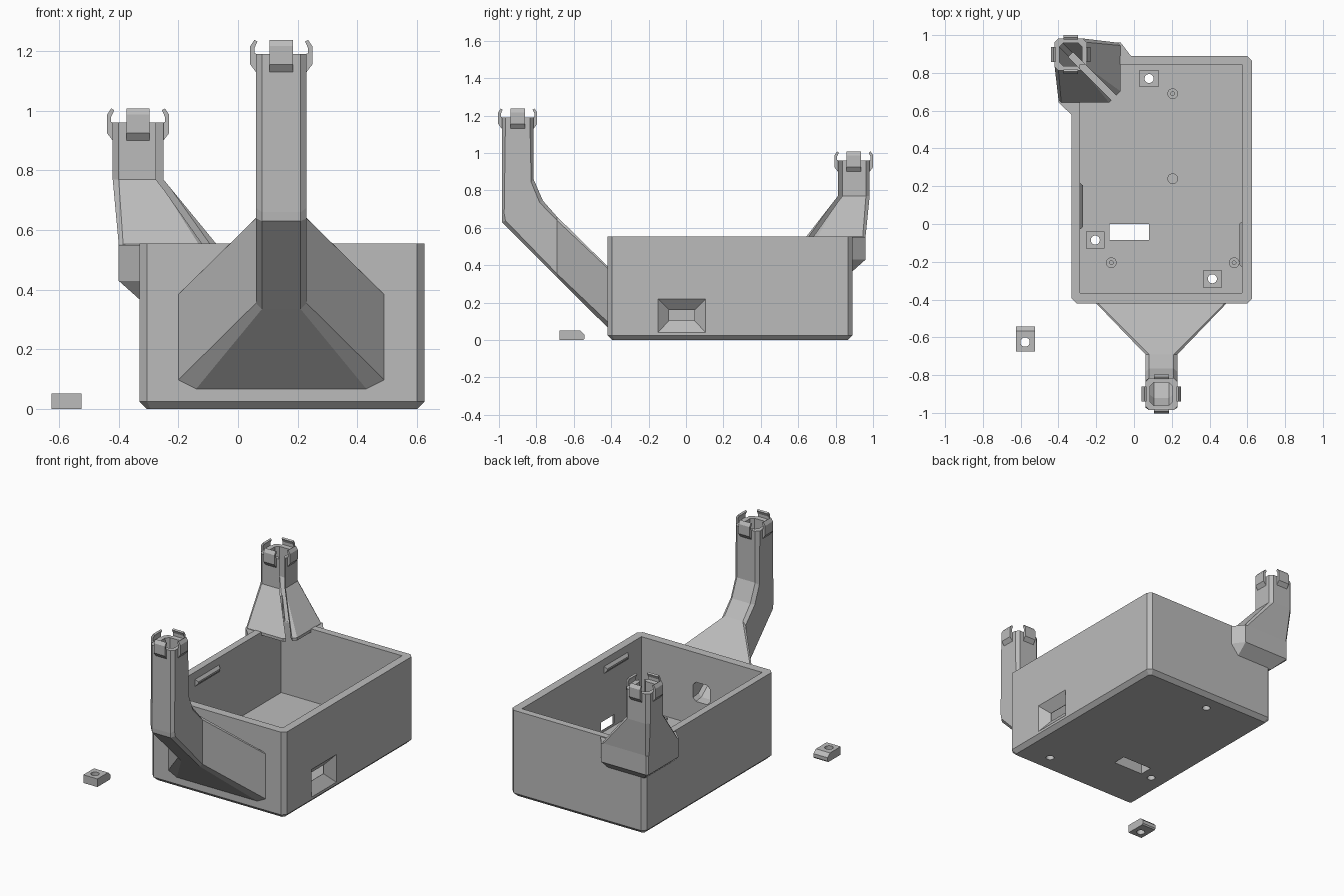
import bpy, bmesh, math
from mathutils import Vector, Matrix

if "Cube" in bpy.data.objects:
    bpy.data.objects.remove(bpy.data.objects["Cube"])

grey = bpy.data.materials.new("plain grey")
grey.diffuse_color = (0.5, 0.5, 0.5, 1)
grey.use_nodes = True
grey.node_tree.nodes["Principled BSDF"].inputs["Base Color"].default_value = grey.diffuse_color


def finish(name, bm):
    bmesh.ops.recalc_face_normals(bm, faces=bm.faces)
    me = bpy.data.meshes.new(name)
    bm.to_mesh(me)
    bm.free()
    me.materials.append(grey)
    ob = bpy.data.objects.new(name, me)
    bpy.context.collection.objects.link(ob)
    return ob


def loft(name, sections):
    """Skin a list of equally long point loops and cap the ends."""
    bm = bmesh.new()
    rings = [[bm.verts.new(p) for p in s] for s in sections]
    n = len(rings[0])
    for a, b in zip(rings, rings[1:]):
        for i in range(n):
            j = (i + 1) % n
            bm.faces.new((a[i], a[j], b[j], b[i]))
    bm.faces.new(rings[0])
    bm.faces.new(rings[-1])
    return finish(name, bm)


def rect(x0, x1, y0, y1, z, c=0.02, c_in=None):
    """Chamfered rectangle; c_in is the chamfer of the +x -y corner."""
    k = c if c_in is None else c_in
    return [(x0 + c, y0, z), (x1 - k, y0, z), (x1, y0 + k, z), (x1, y1 - c, z),
            (x1 - c, y1, z), (x0 + c, y1, z), (x0, y1 - c, z), (x0, y0 + c, z)]


def block(name, x0, x1, y0, y1, z0, z1):
    return loft(name, [[(x0, y0, z), (x1, y0, z), (x1, y1, z), (x0, y1, z)] for z in (z0, z1)])


def rod(name, x, y, r, z0, z1, n=24):
    ring = [(x + r * math.cos(2 * math.pi * i / n), y + r * math.sin(2 * math.pi * i / n)) for i in range(n)]
    return loft(name, [[(a, b, z) for a, b in ring] for z in (z0, z1)])


def cut(ob, *cutters):
    for c in cutters:
        c.hide_render = True
        m = ob.modifiers.new("cut", 'BOOLEAN')
        m.operation, m.solver, m.object = 'DIFFERENCE', 'EXACT', c
        bpy.context.view_layer.objects.active = ob
        bpy.ops.object.modifier_apply(modifier=m.name)
        bpy.data.objects.remove(c)


# Open box with chamfered bottom and upright edges
FLOOR = 0.09
box = loft("box", [rect(-0.305, 0.6, -0.395, 0.865, 0, 0.012),
                   rect(-0.33, 0.625, -0.42, 0.89, 0.025, 0.025),
                   rect(-0.33, 0.625, -0.42, 0.89, 0.555, 0.025)])
cut(box, block("cavity", -0.285, 0.572, -0.365, 0.845, FLOOR, 0.7),
    block("floor_slot", -0.13, 0.08, -0.085, 0, -0.1, 0.2))
# Tapered window in the right wall
cut(box, loft("window", [
    [(x, y0, z0), (x, y1, z0), (x, y1, z1), (x, y0, z1)]
    for x, y0, y1, z0, z1 in ((0.626, -0.15, 0.105, 0.04, 0.22),
                              (0.575, -0.09, 0.045, 0.105, 0.16),
                              (0.56, -0.09, 0.045, 0.105, 0.16))]))

# Screw pads with holes through the floor
for x, y in ((0.08, 0.77), (-0.205, -0.085), (0.415, -0.29)):
    pad = block("screw_pad", x - 0.05, x + 0.05, y - 0.045, y + 0.045, FLOOR - 0.01, FLOOR + 0.012)
    cut(pad, rod("hole", x, y, 0.024, -0.1, 0.3))
    cut(box, rod("hole", x, y, 0.024, -0.1, 0.3))

# Standoffs on the floor
for x, y, drilled in ((0.205, 0.69, 1), (-0.12, -0.205, 1), (0.53, -0.205, 1), (0.205, 0.24, 0)):
    post = rod("standoff", x, y, 0.028, FLOOR - 0.01, FLOOR + 0.03)
    if drilled:
        cut(post, rod("hole", x, y, 0.01, FLOOR, 0.3, 12))

# Snap ridges inside the side walls
for x, s, y0, y1 in ((-0.287, 1, -0.03, 0.22), (0.574, -1, -0.23, 0.015)):
    loft("snap_ridge", [[(x, y, 0.46), (x + s * 0.016, y + d, 0.48),
                         (x + s * 0.016, y + d, 0.49), (x, y, 0.51)]
                        for y, d in ((y0, 0.015), (y1, -0.015))])


# Front arm: bent tube that flares onto the front wall
def arm_ring(outer, inner, h, low=(0.02, 0.02), top=(0.02, 0.02), cx=0.145):
    o, i = Vector((0, *outer)), Vector((0, *inner))
    u = (i - o).normalized()
    pts = [(-h + low[0], o), (h - low[0], o), (h, o + u * low[1]), (h, i - u * top[1]),
           (h - top[0], i), (-h + top[0], i), (-h, i - u * top[1]), (-h, o + u * low[1])]
    return [(cx + x, p.y, p.z) for x, p in pts]


wide = ((0.06, 0.03), (0.01, 0.01))
front_arm = loft("front_arm", [
    arm_ring((-0.985, 1.19), (-0.815, 1.19), 0.085),
    arm_ring((-0.985, 0.66), (-0.815, 0.86), 0.085),
    arm_ring((-0.983, 0.63), (-0.765, 0.745), 0.085),
    arm_ring((-0.69, 0.335), (-0.69, 0.66), 0.085),
    arm_ring((-0.42, 0.068), (-0.42, 0.395), 0.345, *wide),
    arm_ring((-0.40, 0.068), (-0.40, 0.395), 0.345, *wide)])


def channel():
    return loft("channel", [
        arm_ring((-0.96, 1.25), (-0.84, 1.25), 0.06),
        arm_ring((-0.96, 0.70), (-0.84, 0.85), 0.06),
        arm_ring((-0.92, 0.62), (-0.80, 0.72), 0.06),
        arm_ring((-0.69, 0.46), (-0.69, 0.60), 0.06),
        arm_ring((-0.42, 0.25), (-0.42, 0.37), 0.06),
        arm_ring((-0.34, 0.24), (-0.34, 0.365), 0.06)])


cut(front_arm, channel())
cut(box, channel())

# Rear corner tower flaring over the box corner
TX, TY, H = -0.335, 0.897, 0.085


def square(h, z):
    return rect(TX - h, TX + h, TY - h, TY + h, z)


rear_tower = loft("rear_tower", [
    square(H, 0.96), square(H, 0.77),
    rect(-0.40, -0.072, 0.643, 0.96, 0.553, 0.015, 0.06),
    rect(-0.40, -0.072, 0.643, 0.96, 0.535, 0.015, 0.06)])
cut(rear_tower, loft("tube", [
    square(0.06, 1.1), square(0.06, 0.77),
    rect(-0.283, -0.125, 0.695, 0.843, 0.55), rect(-0.283, -0.125, 0.695, 0.843, 0.5)]))
# Diagonal wire slit facing the middle of the box
slit = block("slit", 0, 0.5, -0.018, 0.018, 0.5, 1.2)
slit.data.transform(Matrix.Translation((TX, TY, 0)) @ Matrix.Rotation(-math.pi / 4, 4, 'Z'))
cut(rear_tower, slit)

# Bracket wrapping the outside of the rear corner
lip = [(-0.40, 0.645), (-0.328, 0.575), (-0.30, 0.575), (-0.30, 0.86),
       (-0.015, 0.86), (-0.015, 0.888), (-0.07, 0.96), (-0.39, 0.96), (-0.40, 0.95)]
tucked = [(max(x, -0.327), min(y, 0.887)) for x, y in lip]
tucked[-1] = (-0.327, 0.88)
loft("corner_bracket", [[(x, y, z) for x, y in ring]
                        for ring, z in ((lip, 0.55), (lip, 0.43), (tucked, 0.365))])

# Four snap clips round the top of each tower
clip = [(0.075, -0.06), (0.085, -0.06), (0.104, -0.035), (0.104, 0.027), (0.09, 0.048),
        (0.08, 0.042), (0.09, 0.02), (0.09, 0.002), (0.075, 0)]
for cx, cy, top in ((0.145, -0.9, 1.19), (TX, TY, 0.96)):
    for k in range(4):
        c = loft("snap_clip", [[(r, w, z) for r, z in clip] for w in (-0.039, 0.039)])
        c.data.transform(Matrix.Translation((cx, cy, top)) @ Matrix.Rotation(k * math.pi / 2, 4, 'Z'))

# Loose clamp tile beside the box
side = [(-0.675, 0), (-0.675, 0.052), (-0.567, 0.052), (-0.543, 0.03), (-0.543, 0.008), (-0.55, 0)]
tile = loft("clamp_tile", [[(x, y, z) for y, z in side] for x in (-0.625, -0.525)])
cut(tile, rod("hole", -0.577, -0.625, 0.025, -0.1, 0.2))
